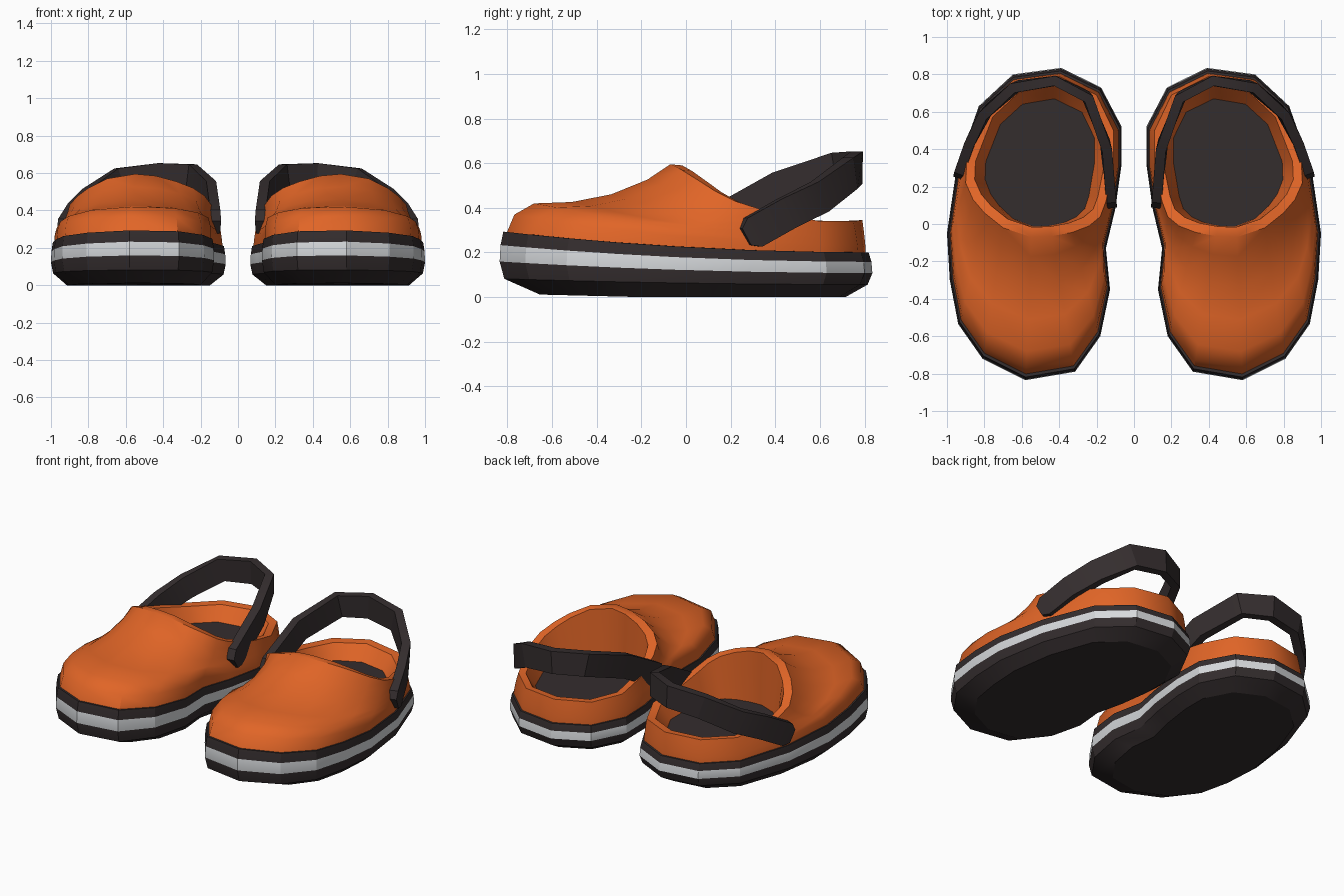
import bpy, bmesh, math
from mathutils import Vector

if "Cube" in bpy.data.objects:
    bpy.data.objects.remove(bpy.data.objects["Cube"])


def material(name, rgb):
    m = bpy.data.materials.new(name)
    m.diffuse_color = (*rgb, 1)
    m.use_nodes = True
    m.node_tree.nodes["Principled BSDF"].inputs["Base Color"].default_value = m.diffuse_color
    return m


ORANGE = material("orange", (0.75, 0.13, 0.02))
DARK = material("dark brown", (0.034, 0.026, 0.027))
WHITE = material("light grey", (0.68, 0.70, 0.72))

# Plan outline of the sole, and the matching rim of the foot opening (x > 0 shoe)
OUTLINE = [(.58, -.835), (.81, -.72), (.94, -.535), (.985, -.3), (1.0, -.05), (.95, .29),
           (.83, .63), (.647, .80), (.39, .835), (.176, .73), (.066, .52), (.066, .32),
           (.10, .08), (.15, -.13), (.128, -.35), (.18, -.6), (.315, -.79)]
RIM = [(.55, -.07, .595), (.70, -.02, .57), (.80, .06, .52), (.86, .13, .475),
       (.90, .22, .43), (.895, .33, .395), (.79, .60, .34), (.63, .75, .34),
       (.40, .79, .345), (.20, .69, .34), (.11, .50, .345), (.11, .32, .38),
       (.15, .12, .44), (.18, .04, .48), (.24, -.01, .52), (.33, -.045, .555),
       (.44, -.065, .585)]
N = len(OUTLINE)


def sole_top(y):
    return 0.224 - 0.057 * y + 0.034 * y * y


def scaled(s, dy=0.0):
    return [(.53 + (x - .53) * s, y * s + dy) for x, y in OUTLINE]


def loft(name, rings, mats, caps=(), row_mats=None, angle=35):
    """Skin closed rings, then mirror for the second shoe."""
    bm = bmesh.new()
    vs = [[bm.verts.new(p) for p in r] for r in rings]
    for k in range(len(vs) - 1):
        n = len(vs[k])
        for i in range(n):
            j = (i + 1) % n
            f = bm.faces.new((vs[k][i], vs[k][j], vs[k + 1][j], vs[k + 1][i]))
            f.material_index = row_mats[k] if row_mats else 0
    for c in caps:
        bm.faces.new(vs[c])
    bmesh.ops.recalc_face_normals(bm, faces=bm.faces)
    me = bpy.data.meshes.new(name)
    bm.to_mesh(me)
    bm.free()
    for m in mats:
        me.materials.append(m)
    me.polygons.foreach_set("use_smooth", [True] * len(me.polygons))
    me.set_sharp_from_angle(angle=math.radians(angle))
    ob = bpy.data.objects.new(name, me)
    bpy.context.collection.objects.link(ob)
    ob.modifiers.new("mirror", 'MIRROR').use_mirror_merge = False
    return ob


# Sole: dark layers with a light stripe row
rings = [[(x, y, .025 * max(0, -y - .2)) for x, y in scaled(.82, .03)]]
for s, frac in ((.975, .28), (1.0, .54), (.995, .79), (.98, 1.0)):
    rings.append([(x, y, sole_top(y) * frac) for x, y in scaled(s)])
loft("sole", rings, [DARK, WHITE], caps=(0, -1), row_mats=[0, 0, 1, 0], angle=22)

# Upper: shell rising from the sole to the opening, lip, then inner wall
PROFILE = [(0, 0), (.05, .28), (.17, .44), (.4, .46), (.64, .57), (.86, .78), (1, 1)]
base = scaled(.965)
rings = []
for s, f in PROFILE:
    ring = []
    for (bx, by), (rx, ry, rz) in zip(base, RIM):
        w = min(1, max(0, (.3 - by) / .4))       # toe profile at front, plain wall at heel
        h = w * f + (1 - w) * s ** .7
        z0 = sole_top(by) - .01
        ring.append((bx + (rx - bx) * s, by + (ry - by) * s, z0 + (rz - z0) * h))
    rings.append(ring)
rings.append([(.5 + (x - .5) * .88, .37 + (y - .37) * .88, z - .005) for x, y, z in RIM])
floor = [(.5 + (x - .5) * .74, .36 + (y - .36) * (.87 if y < .36 else .72), .25)
         for x, y, z in RIM]
rings.append(floor)
loft("upper", rings, [ORANGE], angle=40)

# Insole
loft("insole", [floor], [DARK], caps=(0,))

# Heel strap: rectangular band swept round the back, tapered at the ends
PATH = [(.935, .265, .27), (.925, .30, .29), (.87, .45, .375), (.79, .60, .45),
        (.63, .735, .555), (.42, .765, .58), (.25, .68, .575), (.15, .42, .49),
        (.125, .15, .34), (.12, .11, .31)]
pts = [Vector(p) for p in PATH]
rings = []
for i, p in enumerate(pts):
    a, b = pts[max(i - 1, 0)], pts[min(i + 1, len(pts) - 1)]
    t = (b - a).normalized()
    n = Vector((t.y, -t.x, 0)).normalized()
    up = t.cross(n).normalized()
    hw = .042 if i in (0, len(pts) - 1) else .073
    rings.append([p + n * (.027 * u) + up * (hw * v)
                  for u, v in ((1, 1), (1, -1), (-1, -1), (-1, 1))])
loft("heel_strap", rings, [DARK], caps=(0, -1), angle=30)
